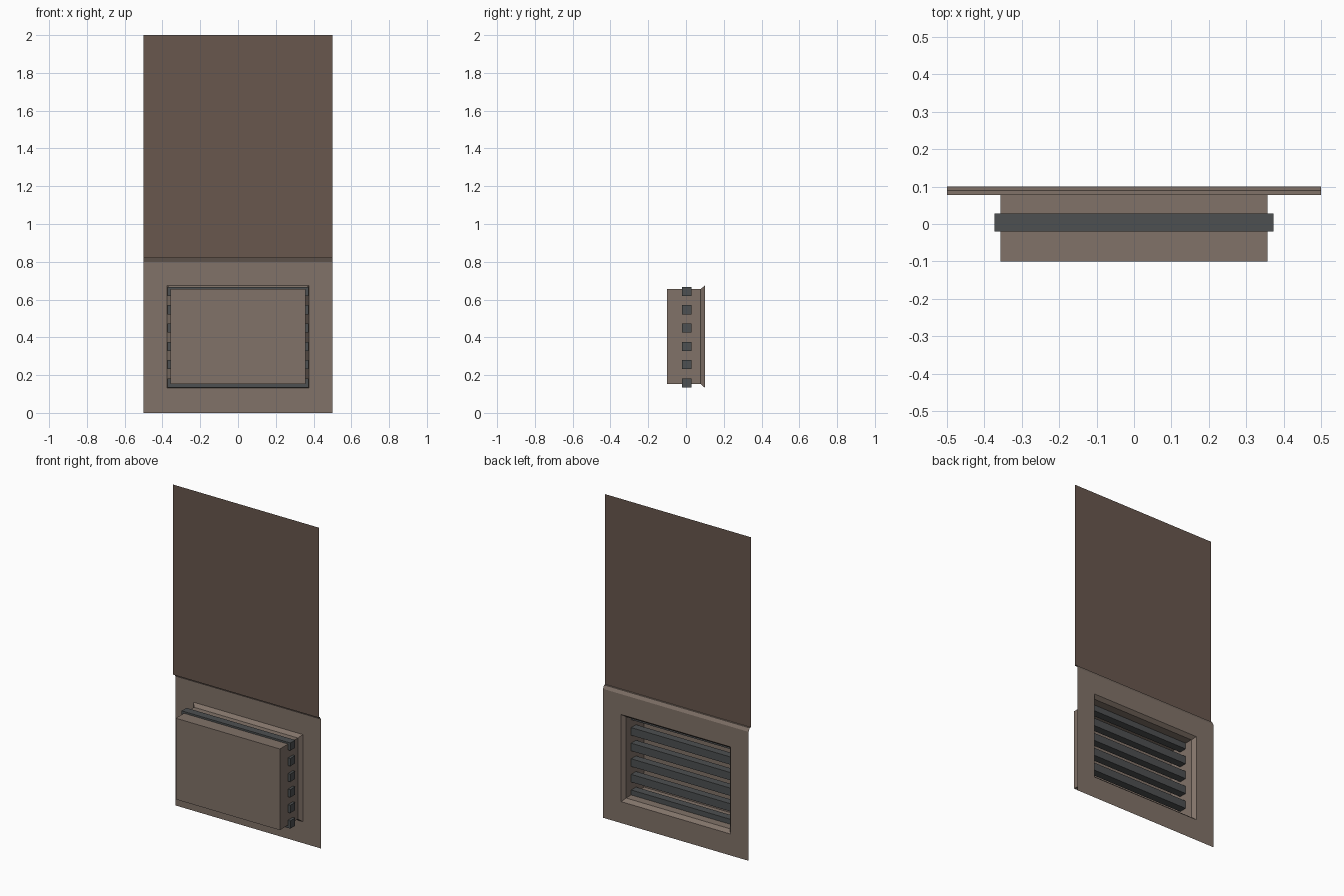
import bpy, bmesh

if "Cube" in bpy.data.objects:
    bpy.data.objects.remove(bpy.data.objects["Cube"])


def material(name, color):
    m = bpy.data.materials.new(name)
    m.diffuse_color = (*color, 1)
    m.use_nodes = True
    m.node_tree.nodes["Principled BSDF"].inputs["Base Color"].default_value = m.diffuse_color
    return m


TRIM = material("trim_paint", (0.22, 0.17, 0.14))
WALL = material("wall_paint", (0.14, 0.095, 0.075))
METAL = material("slat_metal", (0.075, 0.08, 0.083))


def finish(name, bm, mat):
    me = bpy.data.meshes.new(name)
    bm.to_mesh(me)
    bm.free()
    me.materials.append(mat)
    ob = bpy.data.objects.new(name, me)
    bpy.context.collection.objects.link(ob)
    return ob


def strip(name, profile, mat):
    """Sheet running across the full width, from a (y, z) profile facing +y."""
    bm = bmesh.new()
    rows = [[bm.verts.new((x, y, z)) for x in (-0.5, 0.5)] for y, z in profile]
    for a, b in zip(rows, rows[1:]):
        bm.faces.new((a[1], a[0], b[0], b[1]))
    return finish(name, bm, mat)


def nested_rings(name, rings, mat):
    """Bridge rectangles (half width, z low, z high, y); cap the last one."""
    bm = bmesh.new()
    loops = [[bm.verts.new((x, y, z)) for x, z in
              ((w, lo), (-w, lo), (-w, hi), (w, hi))] for w, lo, hi, y in rings]
    for a, b in zip(loops, loops[1:]):
        for i in range(4):
            j = (i + 1) % 4
            bm.faces.new((a[i], a[j], b[j], b[i]))
    bm.faces.new(loops[-1])
    return finish(name, bm, mat)


# Upper wall sheet and the stepped ledge under it
strip("upper_wall", [(0.078, 0.82), (0.078, 2.0)], WALL)
strip("ledge", [(0.10, 0.80), (0.089, 0.82), (0.078, 0.82)], TRIM)

# Lower panel with bevelled opening and recessed vent box behind it
nested_rings("vent_panel", [
    (0.5, 0.0, 0.80, 0.10),
    (0.375, 0.133, 0.674, 0.10),
    (0.357, 0.152, 0.656, 0.078),
    (0.357, 0.152, 0.656, -0.10),
], TRIM)

# Six horizontal slats passing through the box sides
for i in range(6):
    bm = bmesh.new()
    bmesh.ops.create_cube(bm, size=1)
    bmesh.ops.scale(bm, vec=(0.746, 0.048, 0.048), verts=bm.verts)
    bmesh.ops.translate(bm, vec=(0, 0.004, 0.159 + i * 0.0968), verts=bm.verts)
    finish(f"slat_{i + 1}", bm, METAL)
